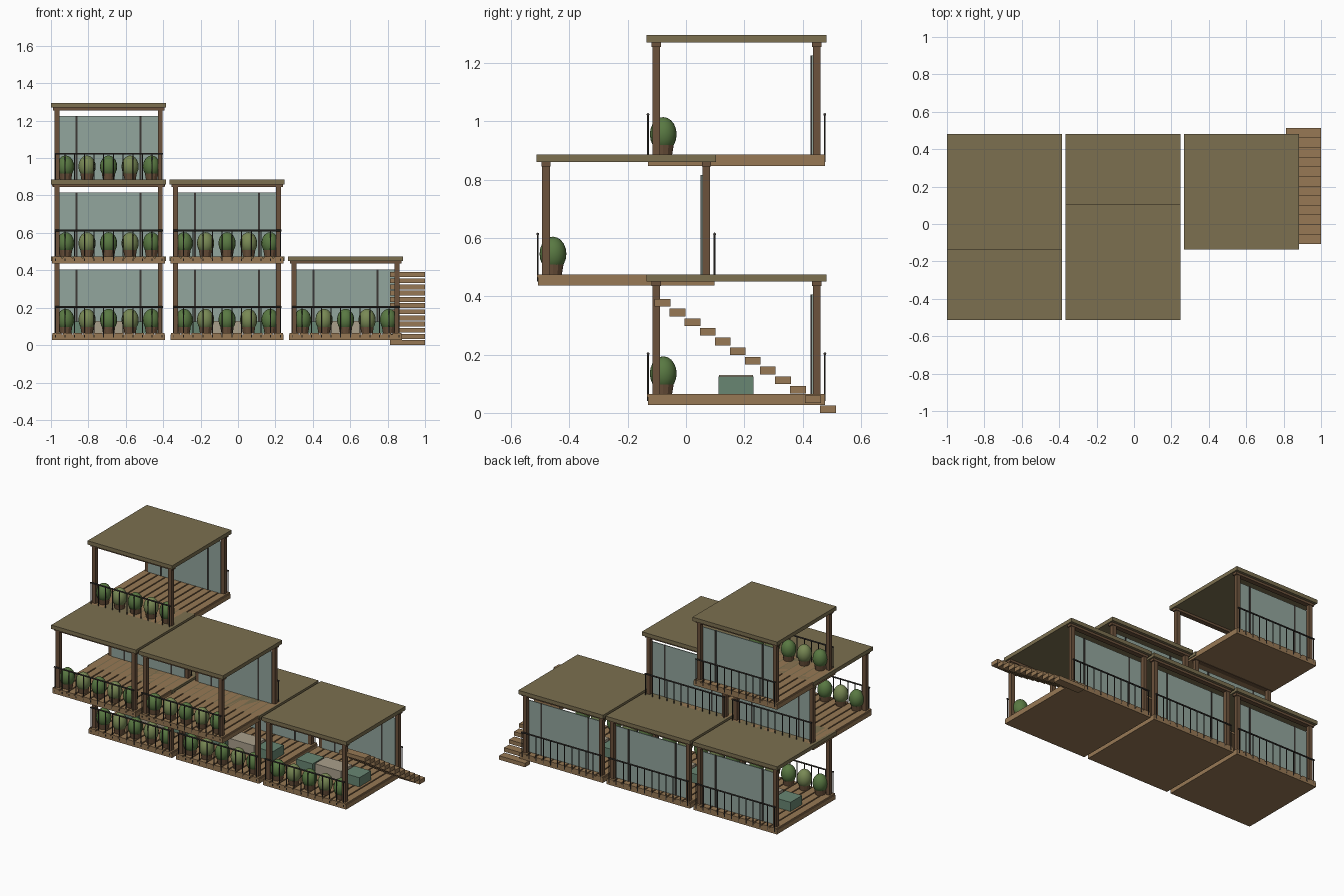
import bpy, bmesh
from mathutils import Matrix, Vector

if "Cube" in bpy.data.objects:
    bpy.data.objects.remove(bpy.data.objects["Cube"])


def material(name, r, g, b):
    m = bpy.data.materials.new(name)
    m.diffuse_color = (r, g, b, 1)
    m.use_nodes = True
    m.node_tree.nodes["Principled BSDF"].inputs["Base Color"].default_value = m.diffuse_color
    return m


WOOD = material("plank_wood", 0.31, 0.19, 0.09)
DARK = material("post_wood", 0.15, 0.085, 0.045)
ROOF = material("roof_olive", 0.20, 0.16, 0.08)
GLASS = material("glass_green", 0.29, 0.38, 0.34)
METAL = material("rail_metal", 0.045, 0.04, 0.035)
LEAF = [material("leaf_dark", 0.10, 0.19, 0.055), material("leaf_light", 0.19, 0.25, 0.09)]
SEAT = material("seat_green", 0.14, 0.24, 0.17)
TABLE = material("table_beige", 0.40, 0.35, 0.26)


class Part:
    """Collects primitives into one named object."""

    def __init__(self, name, mat, smooth=False):
        self.name, self.mat, self.smooth = name, mat, smooth
        self.bm = bmesh.new()

    def box(self, x0, x1, y0, y1, z0, z1):
        c = Vector(((x0 + x1) / 2, (y0 + y1) / 2, (z0 + z1) / 2))
        bmesh.ops.create_cube(self.bm, size=1, matrix=Matrix.Translation(c)
                              @ Matrix.Diagonal((x1 - x0, y1 - y0, z1 - z0, 1)))

    def rod(self, a, b, r0, r1=None, seg=8):
        a, b = Vector(a), Vector(b)
        d = b - a
        rot = d.to_track_quat('Z', 'Y').to_matrix().to_4x4()
        bmesh.ops.create_cone(self.bm, cap_ends=True, segments=seg, radius1=r0,
                              radius2=r0 if r1 is None else r1, depth=d.length,
                              matrix=Matrix.Translation((a + b) / 2) @ rot)

    def ball(self, c, r):
        bmesh.ops.create_uvsphere(self.bm, u_segments=16, v_segments=10, radius=1,
                                  matrix=Matrix.Translation(c) @ Matrix.Diagonal((*r, 1)))

    def finish(self):
        me = bpy.data.meshes.new(self.name)
        self.bm.to_mesh(me)
        self.bm.free()
        me.materials.append(self.mat)
        if self.smooth:
            me.polygons.foreach_set("use_smooth", [True] * len(me.polygons))
        ob = bpy.data.objects.new(self.name, me)
        bpy.context.collection.objects.link(ob)


def module(cx, cy, z, furnished):
    # floor slab with planks running front to back
    p = Part("floor_base", WOOD)
    p.box(cx - .303, cx + .303, cy - .303, cy + .303, z + .027, z + .056)
    p.finish()
    p = Part("floor_planks", WOOD)
    n, w = 11, .606 / 11
    for i in range(n):
        x = cx - .303 + i * w
        p.box(x + .004, x + w - .004, cy - .306, cy + .303, z + .054, z + .065)
    p.finish()
    # roof slab
    p = Part("roof", ROOF)
    p.box(cx - .308, cx + .308, cy - .308, cy + .308, z + .45, z + .475)
    p.finish()
    # corner posts and head beams
    p = Part("posts_and_beams", DARK)
    for sy in (-1, 1):
        y = cy + sy * .275
        for sx in (-1, 1):
            x = cx + sx * .276
            p.box(x - .013, x + .013, y - .013, y + .013, z + .06, z + .45)
        p.box(cx - .298, cx + .298, y - .016, y + .016, z + .435, z + .452)
    p.finish()
    # glazed back wall
    p = Part("back_glass", GLASS)
    p.box(cx - .265, cx + .265, cy + .257, cy + .263, z + .065, z + .405)
    p.finish()
    p = Part("glass_mullions", METAL)
    for sx in (-1, 1):
        x = cx + sx * .171
        p.box(x - .005, x + .005, cy + .254, cy + .266, z + .065, z + .405)
    p.finish()
    # front and back railings
    p = Part("railings", METAL)
    for sy in (-1, 1):
        y = cy + sy * .303
        p.rod((cx - .29, y, z + .203), (cx + .29, y, z + .203), .005)
        for i in range(12):
            x = cx - .285 + i * .57 / 11
            p.rod((x, y, z + .04), (x, y, z + .203), .003, seg=6)
    p.finish()
    # row of potted shrubs behind the front railing
    pots = Part("pots", DARK)
    shrubs = [Part("shrubs", m, True) for m in LEAF]
    for i in range(5):
        x, y = cx + (i - 2) * .115, cy - .251
        pots.rod((x, y, z + .063), (x, y, z + .098), .03, .036, 12)
        shrubs[i % 2].ball((x, y, z + .135), (.046, .046, .059))
    for p in [pots] + shrubs:
        p.finish()
    # two seats with a low table between
    if furnished:
        p = Part("seats", SEAT)
        for sx in (-1, 1):
            x = cx + sx * .17
            p.box(x - .06, x + .06, cy - .062, cy + .058, z + .063, z + .125)
        p.finish()
        p = Part("table", TABLE)
        p.box(cx - .095, cx + .095, cy - .06, cy + .056, z + .063, z + .13)
        p.finish()


# stepped stack: three modules, then two shifted forward, then one
for level, count in enumerate((3, 2, 1)):
    for i in range(count):
        module(-.692 + i * .6335, -.205 if level == 1 else .173, level * .41, level == 0)

# floating stair along the right side
p = Part("stair_treads", WOOD)
for i in range(12):
    y, z = .487 - i * .0516, i * .0331
    p.box(.812, 1.0, y - .027, y + .027, z, z + .026)
p.finish()
